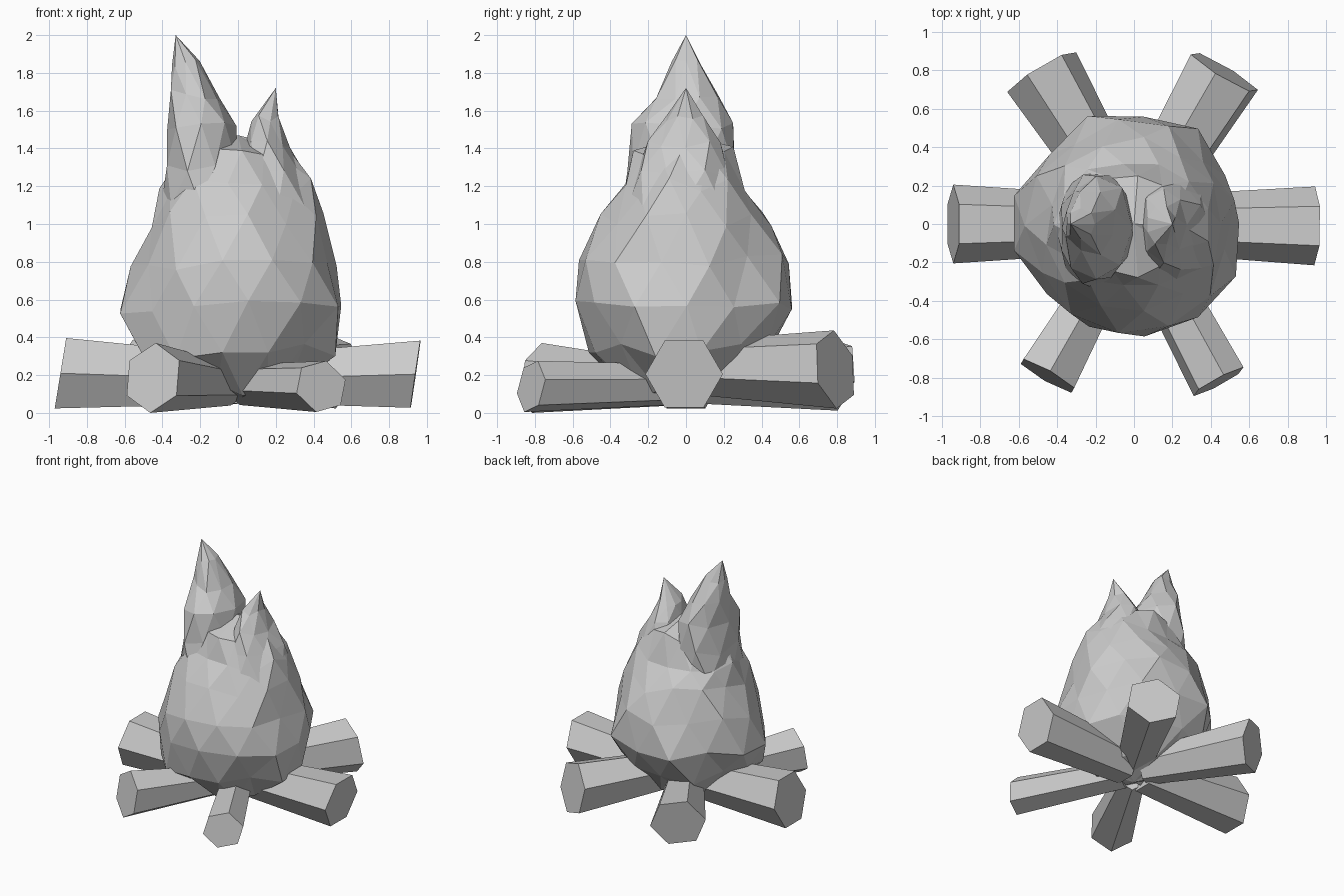
import bpy, bmesh, math, random
from mathutils import Vector

if "Cube" in bpy.data.objects:
    bpy.data.objects.remove(bpy.data.objects["Cube"])

random.seed(11)


def make_object(name, bm):
    bmesh.ops.recalc_face_normals(bm, faces=bm.faces)
    mesh = bpy.data.meshes.new(name)
    bm.to_mesh(mesh)
    bm.free()
    obj = bpy.data.objects.new(name, mesh)
    bpy.context.collection.objects.link(obj)
    return obj


def faceted_loft(name, rings, bottom, top, sides, rough, zrough):
    """Staggered rings (z, x min, x max, y min, y max) joined by triangles."""
    bm = bmesh.new()
    loops = []
    for k, (z, x0, x1, y0, y1) in enumerate(rings):
        loop = []
        for i in range(sides):
            a = 2 * math.pi * (i + 0.5 * (k % 2)) / sides
            f = 1.02 - random.random() ** 2 * rough
            x = (x0 + x1) / 2 + (x1 - x0) / 2 * math.cos(a) * f
            y = (y0 + y1) / 2 + (y1 - y0) / 2 * math.sin(a) * f
            loop.append(bm.verts.new((x, y, z + random.uniform(-zrough, zrough))))
        loops.append(loop)
    for k in range(len(loops) - 1):
        a, b = loops[k], loops[k + 1]
        for i in range(sides):
            j = (i + 1) % sides
            if k % 2 == 0:
                bm.faces.new((a[i], a[j], b[i]))
                bm.faces.new((a[j], b[j], b[i]))
            else:
                bm.faces.new((a[i], b[j], b[i]))
                bm.faces.new((a[i], a[j], b[j]))
    for loop, point in ((loops[0], bottom), (loops[-1], top)):
        v = bm.verts.new(point)
        for i in range(sides):
            bm.faces.new((loop[i], loop[(i + 1) % sides], v))
    return make_object(name, bm)


# Flame: bulbous body
flame = faceted_loft("flame", [
    (0.14, -0.30, 0.28, -0.29, 0.28),
    (0.33, -0.56, 0.52, -0.54, 0.46),
    (0.57, -0.63, 0.59, -0.58, 0.59),
    (0.80, -0.56, 0.53, -0.56, 0.54),
    (1.02, -0.47, 0.46, -0.45, 0.45),
    (1.20, -0.41, 0.39, -0.35, 0.34),
    (1.36, -0.30, 0.27, -0.28, 0.25),
], (0, 0, 0.06), (0, 0, 1.47), 13, 0.11, 0.05)

# Flame: tall left tongue and short right tongue
left_tip = faceted_loft("left_tongue", [
    (1.08, -0.42, 0.02, -0.33, 0.30),
    (1.30, -0.39, 0.01, -0.33, 0.29),
    (1.51, -0.38, -0.01, -0.31, 0.27),
    (1.69, -0.365, -0.09, -0.17, 0.18),
    (1.86, -0.355, -0.20, -0.08, 0.08),
], (-0.2, 0, 1.0), (-0.33, 0, 2.0), 8, 0.14, 0.03)
right_tip = faceted_loft("right_tongue", [
    (1.08, 0.0, 0.42, -0.33, 0.31),
    (1.27, 0.0, 0.36, -0.28, 0.27),
    (1.42, 0.03, 0.28, -0.20, 0.19),
    (1.56, 0.06, 0.22, -0.11, 0.10),
], (0.2, 0, 1.0), (0.2, 0, 1.72), 8, 0.14, 0.025)

# Fuse the tongues into the body
bpy.context.view_layer.objects.active = flame
for tip in (left_tip, right_tip):
    mod = flame.modifiers.new("fuse", 'BOOLEAN')
    mod.operation = 'UNION'
    mod.solver = 'EXACT'
    mod.object = tip
    bpy.ops.object.modifier_apply(modifier=mod.name)
    bpy.data.objects.remove(tip)


def log(name, end, ry, rz, inner_z, taper, roll, slant):
    """Six-sided log from the hearth centre out to a slightly slanted end."""
    bm = bmesh.new()
    end = Vector(end)
    out = Vector((end.x, end.y, 0)).normalized()
    side = Vector((-out.y, out.x, 0))
    inner = out * 0.08 + Vector((0, 0, inner_z))
    loops = []
    for centre, s, tilt in ((inner, taper, 0), (end, 1, slant)):
        loop = []
        for i in range(6):
            a = math.radians(60 * i + roll)
            c, h = math.cos(a), math.sin(a)
            loop.append(bm.verts.new(centre + side * (c * ry * s)
                        + Vector((0, 0, h * rz * s)) + out * (h * tilt)))
        loops.append(loop)
    for i in range(6):
        j = (i + 1) % 6
        bm.faces.new((loops[0][i], loops[0][j], loops[1][j], loops[1][i]))
    bm.faces.new(loops[0])
    bm.faces.new(loops[1])
    return make_object(name, bm)


# Ring of six logs
log("log_right", (0.94, -0.01, 0.205), 0.205, 0.205, 0.18, 0.72, 0, 0.03)
log("log_left", (-0.94, 0.0, 0.21), 0.205, 0.215, 0.18, 0.72, 0, -0.035)
log("log_back_right", (0.47, 0.79, 0.23), 0.21, 0.21, 0.24, 0.7, 20, -0.03)
log("log_back_left", (-0.48, 0.79, 0.20), 0.21, 0.20, 0.17, 0.65, 10, 0.03)
log("log_front_left", (-0.45, -0.79, 0.185), 0.175, 0.185, 0.15, 0.6, 30, -0.03)
log("log_front_right", (0.44, -0.82, 0.14), 0.155, 0.14, 0.15, 0.8, 15, -0.02)
